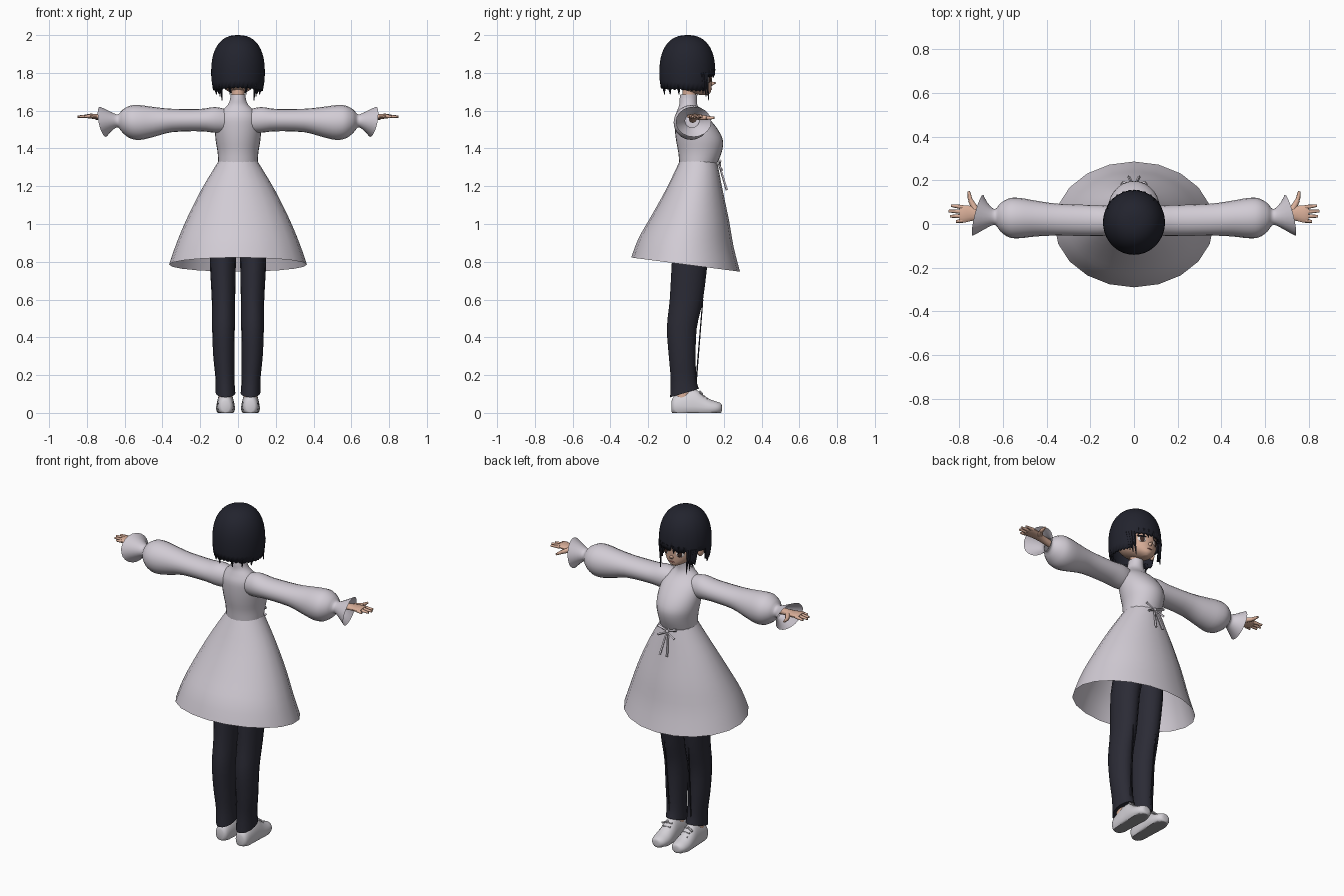
import bpy, bmesh, math
from mathutils import Vector, Matrix

cube = bpy.data.objects.get("Cube")
if cube:
    bpy.data.objects.remove(cube, do_unlink=True)


def material(name, r, g, b):
    m = bpy.data.materials.new(name)
    m.use_nodes = True
    m.diffuse_color = (r, g, b, 1)
    m.node_tree.nodes["Principled BSDF"].inputs["Base Color"].default_value = (r, g, b, 1)
    return m


HAIR = material("hair black", .016, .017, .027)
PANTS = material("trouser navy", .024, .024, .036)
CLOTH = material("dress lilac white", .64, .60, .66)
SHOE = material("shoe white", .66, .64, .68)
SOLE = material("sole grey", .32, .31, .33)
SKIN = material("skin", .70, .43, .32)
WHITE = material("eye white", .75, .70, .68)
IRIS = material("iris brown", .05, .025, .02)
LIPS = material("lips", .45, .16, .13)


def finish(bm, name, mat, angle=50):
    bmesh.ops.remove_doubles(bm, verts=bm.verts, dist=.00005)
    bmesh.ops.recalc_face_normals(bm, faces=bm.faces)
    for f in bm.faces:
        f.smooth = True
    me = bpy.data.meshes.new(name)
    bm.to_mesh(me)
    bm.free()
    me.set_sharp_from_angle(angle=math.radians(angle))
    me.materials.append(mat)
    ob = bpy.data.objects.new(name, me)
    bpy.context.scene.collection.objects.link(ob)
    return ob


def smooth_rings(rings, steps):
    """Catmull-Rom interpolation between the cross-sections."""
    r = [tuple(q) + (0,) * (7 - len(q)) for q in rings]
    out = []
    for i in range(len(r) - 1):
        p0, p1, p2, p3 = r[max(i - 1, 0)], r[i], r[i + 1], r[min(i + 2, len(r) - 1)]
        for k in range(steps):
            t = k / steps
            out.append([.5 * (2 * b + (c - a) * t + (2 * a - 5 * b + 4 * c - d) * t * t
                              + (3 * b - a - 3 * c + d) * t ** 3)
                        for a, b, c, d in zip(p0, p1, p2, p3)])
    return out + [list(r[-1])]


def loft(name, rings, mat, axis="z", n=20, steps=3, cap=True, side=1, floor=None):
    """Rings: position on axis, centre a, centre b, radius a, radius b, tilt a, tilt b."""
    bm = bmesh.new()
    loops = []
    for t, ca, cb, ra, rb, ta, tb in smooth_rings(rings, steps):
        loop = []
        for i in range(n):
            w = 2 * math.pi * i / n
            da, db = ra * math.sin(w), rb * math.cos(w)
            h, a, b = t + ta * da + tb * db, ca + da, cb + db
            co = {"z": (a, b, h), "x": (h, a, b), "y": (a, h, b)}[axis]
            z = co[2] if floor is None else max(co[2], floor)
            loop.append(bm.verts.new((co[0] * side, co[1], z)))
        loops.append(loop)
    for p, q in zip(loops, loops[1:]):
        for i in range(n):
            j = (i + 1) % n
            bm.faces.new((p[i], p[j], q[j], q[i]))
    if cap:
        bm.faces.new(loops[0])
        bm.faces.new(loops[-1])
    return finish(bm, name, mat)


def rod(name, p, q, r1, r2, mat, n=8):
    p, q = Vector(p), Vector(q)
    d = q - p
    bm = bmesh.new()
    m = Matrix.Translation((p + q) / 2) @ d.to_track_quat("Z", "Y").to_matrix().to_4x4()
    bmesh.ops.create_cone(bm, cap_ends=True, segments=n, radius1=r1, radius2=r2,
                          depth=d.length, matrix=m)
    return finish(bm, name, mat)


def blob(name, loc, size, mat, turn=0):
    bm = bmesh.new()
    m = (Matrix.Translation(loc) @ Matrix.Rotation(math.radians(turn), 4, "Z")
         @ Matrix.Diagonal((*size, 1)))
    bmesh.ops.create_uvsphere(bm, u_segments=16, v_segments=10, radius=1, matrix=m)
    return finish(bm, name, mat)


# Dress: bodice with high collar, then an open skirt with a tilted hem
loft("bodice", [(1.32, 0, .065, .104, .10), (1.38, 0, .074, .108, .115),
                (1.44, 0, .072, .118, .124), (1.50, 0, .055, .122, .114),
                (1.56, 0, .03, .115, .09), (1.60, 0, .015, .085, .062),
                (1.63, 0, .012, .055, .048), (1.66, 0, .012, .042, .046),
                (1.685, 0, .015, .04, .045)], CLOTH, n=28)
loft("skirt", [(1.33, 0, .065, .105, .10), (1.18, 0, .045, .195, .15, 0, -.03),
               (1.03, 0, .022, .27, .206, 0, -.06), (.90, 0, .001, .325, .252, 0, -.10),
               (.785, 0, -.002, .365, .288, 0, -.13)], CLOTH, cap=False)

# Waist ribbon
for s in (1, -1):
    rod("ribbon_tail", (s * .004, .176, 1.31), (s * .024, .216, 1.18), .005, .007, CLOTH, 4)
    rod("ribbon_loop", (0, .176, 1.315), (s * .06, .18, 1.335), .004, .009, CLOTH, 4)
    rod("ribbon_loop_lower", (0, .178, 1.31), (s * .055, .19, 1.285), .004, .007, CLOTH, 4)
blob("ribbon_knot", (0, .178, 1.313), (.01, .008, .01), CLOTH)

for s in (1, -1):
    # Puffed sleeve with a flared cuff
    loft("sleeve", [(.05, .015, 1.545, .05, .058), (.12, .015, 1.551, .068, .068),
                    (.20, .016, 1.55, .071, .059), (.35, .02, 1.548, .073, .062),
                    (.45, .025, 1.54, .082, .08), (.52, .027, 1.537, .092, .092),
                    (.57, .028, 1.54, .09, .087), (.61, .03, 1.544, .066, .062),
                    (.635, .032, 1.546, .037, .035), (.665, .034, 1.545, .05, .046, -.1, .08),
                    (.715, .04, 1.541, .094, .08, -.25, .19)],
         CLOTH, axis="x", cap=False, side=s)
    # Hand
    loft("hand", [(.62, .035, 1.555, .02, .02), (.69, .042, 1.564, .023, .018),
                  (.74, .048, 1.568, .034, .014), (.78, .046, 1.571, .041, .013),
                  (.80, .046, 1.571, .037, .010)], SKIN, axis="x", n=14, side=s)
    for y, tip in ((.016, .815), (.036, .843), (.056, .85), (.077, .838)):
        rod("finger", (s * .785, y, 1.571), (s * tip, y * 1.2 - .008, 1.568), .0105, .006, SKIN)
    rod("thumb", (s * .725, .065, 1.566), (s * .75, .11, 1.562), .016, .011, SKIN)
    rod("thumb_tip", (s * .75, .11, 1.562), (s * .757, .15, 1.562), .011, .006, SKIN)

    # Trouser leg
    loft("trouser_leg", [(1.2, .055, .05, .055, .085), (.9, .073, .03, .07, .098),
                         (.8, .08, .02, .069, .095), (.6, .077, .002, .062, .088),
                         (.45, .077, -.022, .06, .079), (.3, .075, -.02, .056, .071),
                         (.18, .069, -.013, .05, .068), (.105, .066, -.008, .052, .076, 0, .3)],
         PANTS, n=16, side=s)
    rod("trouser_crease", (s * .079, .089, .6), (s * .07, .054, .17), .003, .004, PANTS, 4)

    # Shoe, sole and laces
    loft("ankle", [(.05, .066, -.015, .034, .04), (.2, .066, -.012, .034, .04)], SKIN, side=s, steps=1)
    shoe = loft("shoe", [(-.076, .066, .035, .022, .03), (-.06, .066, .035, .038, .055),
                         (0, .066, .035, .044, .085), (.05, .066, .035, .046, .09),
                         (.09, .066, .03, .049, .065), (.13, .066, .025, .05, .046),
                         (.165, .066, .025, .043, .034), (.185, .066, .025, .028, .025),
                         (.19, .066, .025, .012, .012)], SHOE, axis="y", side=s, floor=0)
    shoe.data.materials.append(SOLE)
    for f in shoe.data.polygons:
        f.material_index = int(f.normal.z < -.9)
    for y, z in ((.07, .116), (.088, .1), (.106, .083)):
        rod("shoe_lace", (s * .042, y, z - .01), (s * .09, y + .006, z - .01), .005, .005, SHOE, 6)
    rod("lace_bow", (s * .066, .075, .115), (s * .1, .085, .1), .004, .006, SHOE, 6)

# Head and face
loft("neck", [(1.64, 0, .015, .034, .036), (1.73, 0, .02, .034, .036)], SKIN, steps=1)
loft("head", [(1.682, 0, .095, .012, .018), (1.695, 0, .08, .04, .05),
              (1.72, 0, .05, .076, .085), (1.76, 0, .03, .1, .107),
              (1.80, 0, .02, .108, .118), (1.86, 0, .01, .11, .12),
              (1.93, 0, 0, .07, .08)], SKIN, n=28)
rod("nose", (0, .128, 1.742), (0, .158, 1.747), .014, .003, SKIN)
blob("mouth", (0, .134, 1.715), (.016, .004, .003), LIPS)
for s in (1, -1):
    blob("eye_white", (s * .047, .123, 1.766), (.024, .004, .017), WHITE, -27 * s)
    blob("iris", (s * .046, .125, 1.766), (.015, .0045, .017), IRIS, -27 * s)
    blob("upper_lash", (s * .049, .124, 1.782), (.027, .0045, .005), HAIR, -27 * s)
    blob("eyebrow", (s * .047, .129, 1.803), (.024, .004, .003), HAIR, -27 * s)
    blob("ear", (s * .112, .02, 1.765), (.012, .022, .03), SKIN, 15 * s)


# Bobbed hair: a rounded cap whose lower edge depends on direction
def hair_point(deg, z):
    if z > 1.8:
        f = max(0, 1 - ((z - 1.8) / .2) ** 2.4) ** (1 / 2.4)
    else:
        f = 1 - .08 * ((1.8 - z) / .1) ** 2
    w = math.radians(deg)
    return (.142 * f * math.sin(w), .007 + .148 * f * math.cos(w), z)


def hair_edge(deg, i):
    jag = .008 * (i % 2)
    if abs(deg) < 43:
        return 1.787 + jag + (.03 if -10 < deg < 0 else 0)
    if abs(deg) < 60:
        return 1.705 + jag
    if -95 < deg < -60:
        return 1.785
    return 1.70 + jag + .00015 * (abs(deg) - 60)


bm = bmesh.new()
COUNT, ROWS = 72, 14
columns = []
for i in range(COUNT):
    deg = i * 360 / COUNT - 180
    low = hair_edge(deg, i)
    columns.append([bm.verts.new(hair_point(deg, 2 - (2 - low) * (j / ROWS) ** 2))
                    for j in range(ROWS + 1)])
for i in range(COUNT):
    p, q = columns[i], columns[(i + 1) % COUNT]
    for j in range(ROWS):
        bm.faces.new((p[j], p[j + 1], q[j + 1], q[j]))
hair = finish(bm, "hair_bob", HAIR, 60)
shell = hair.modifiers.new("thickness", "SOLIDIFY")
shell.thickness = .012
shell.offset = -1

# Loose strands beside the face, on the fringe and at the nape
for s in (1, -1):
    for deg, low, r in ((44, 1.655, .012), (51, 1.675, .014), (58, 1.69, .012)):
        x, y, z = hair_point(s * deg, 1.80)
        rod("side_strand", (x * .94, y * .94, z), (x * .86, y * 1.06, low), r, .002, HAIR, 6)
    for deg in (8, 20, 33):
        x, y, z = hair_point(s * deg, 1.82)
        rod("fringe_strand", (x * .95, y * .95, z), (x * .97, y * .95, 1.775), .012, .002, HAIR, 6)
    for deg in (110, 135, 160):
        x, y, z = hair_point(s * deg, 1.74)
        rod("nape_strand", (x * .93, y * .93, z), (x * .88, y * .88, 1.685), .012, .002, HAIR, 6)
